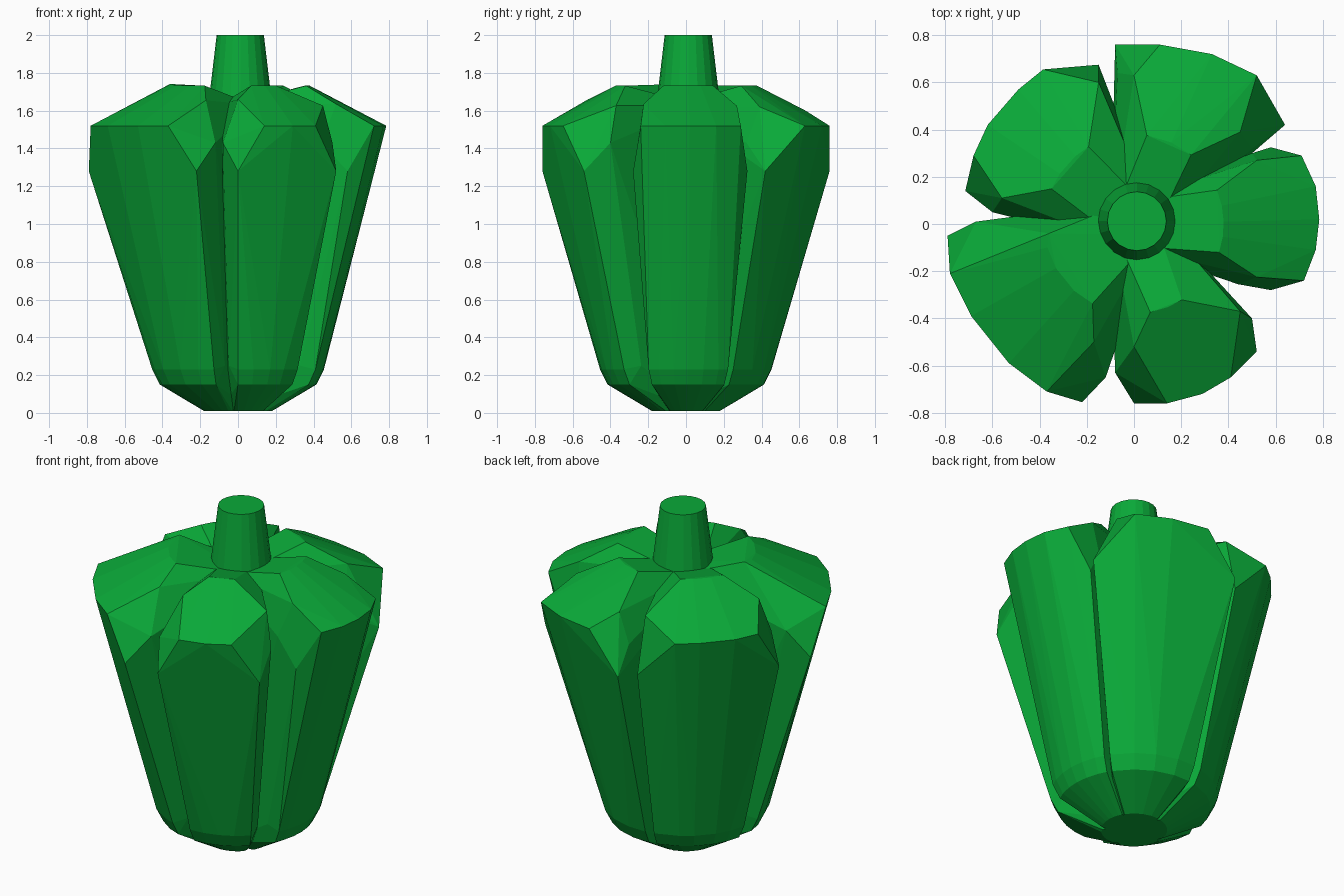
import bpy, bmesh
from math import hypot
from mathutils import Vector

if "Cube" in bpy.data.objects:
    bpy.data.objects.remove(bpy.data.objects["Cube"])

green = bpy.data.materials.new("pepper_green")
green.diffuse_color = (0.003, 0.4, 0.04, 1)
green.use_nodes = True
green.node_tree.nodes["Principled BSDF"].inputs["Base Color"].default_value = green.diffuse_color


def finish(name, bm):
    bmesh.ops.recalc_face_normals(bm, faces=bm.faces)
    mesh = bpy.data.meshes.new(name)
    bm.to_mesh(mesh)
    bm.free()
    mesh.materials.append(green)
    bpy.context.collection.objects.link(bpy.data.objects.new(name, mesh))


def at_radius(p, r):
    d = hypot(*p)
    return p[0] * r / d, p[1] * r / d


def lobe(name, tips, outline):
    """Faceted lobe. Outline seen from above: flank, corner, rim points, corner, flank."""
    rim, corners, flanks = outline[2:-2], (outline[1], outline[-2]), (outline[0], outline[-1])
    pts = [(x, y, 1.52) for x, y in rim]
    pts += [(x, y, 1.28) for x, y in corners]
    pts += [(x, y, 1.43) for x, y in flanks]
    # shoulder ring, and the chamfer tips on the sloping top
    pts += [(*at_radius(p, 0.38), 1.732) for p in rim]
    pts += [(x, y, 1.732 - 0.52 * (hypot(x, y) - 0.38)) for x, y in tips]
    # tapered foot, closing towards the neighbours
    for p in outline[1:-1]:
        pts += [(*at_radius(p, r), z) for r, z in ((0.455, 0.23), (0.415, 0.15), (0.18, 0.01))]
    for p in flanks:
        pts += [(*at_radius(p, r), z) for r, z in ((0.38, 0.25), (0.17, 0.01))]
    # broad core past the axis so that neighbouring lobes merge
    mid = Vector([sum(p[i] for p in rim) for i in (0, 1)]).normalized()
    for s in (-0.09, 0.09):
        x, y = -0.04 * mid.x - s * mid.y, -0.04 * mid.y + s * mid.x
        pts += [(x, y, 0.01), (x, y, 1.63)]
    bm = bmesh.new()
    for p in pts:
        bm.verts.new(p)
    hull = bmesh.ops.convex_hull(bm, input=bm.verts)
    junk = {v for v in hull["geom_interior"] + hull["geom_unused"] if isinstance(v, bmesh.types.BMVert)}
    bmesh.ops.delete(bm, geom=list(junk), context='VERTS')
    bmesh.ops.dissolve_limit(bm, angle_limit=0.05, verts=bm.verts, edges=bm.edges)
    finish(name, bm)


# five uneven lobes
lobe("lobe_back_right", [(0.0, 0.63), (0.45, 0.39)],
     [(-0.07, 0.64), (-0.08, 0.76), (0.11, 0.76), (0.33, 0.72),
      (0.52, 0.63), (0.64, 0.42), (0.50, 0.32)])
lobe("lobe_right", [(0.52, 0.27), (0.52, -0.225)],
     [(0.50, 0.30), (0.58, 0.325), (0.71, 0.29), (0.77, 0.16), (0.785, 0.02),
      (0.77, -0.11), (0.72, -0.24), (0.58, -0.28), (0.44, -0.255)])
lobe("lobe_front", [(0.0, -0.52), (0.45, -0.37)],
     [(-0.08, -0.63), (0.0, -0.76), (0.14, -0.76), (0.29, -0.72),
      (0.41, -0.65), (0.52, -0.54), (0.50, -0.40)])
lobe("lobe_front_left", [(-0.36, -0.04), (-0.17, -0.50)],
     [(-0.67, 0.01), (-0.79, -0.05), (-0.78, -0.21), (-0.69, -0.39),
      (-0.53, -0.59), (-0.37, -0.71), (-0.22, -0.755), (-0.12, -0.65)])
lobe("lobe_back_left", [(-0.56, 0.11), (-0.15, 0.60)],
     [(-0.60, 0.05), (-0.715, 0.14), (-0.68, 0.29), (-0.62, 0.42),
      (-0.49, 0.57), (-0.385, 0.655), (-0.15, 0.675), (-0.09, 0.52)])

# tapered stem
bm = bmesh.new()
bmesh.ops.create_cone(bm, cap_ends=True, segments=20, radius1=0.175, radius2=0.125, depth=0.42)
bmesh.ops.translate(bm, vec=(0.012, 0.012, 1.79), verts=bm.verts)
finish("stem", bm)
